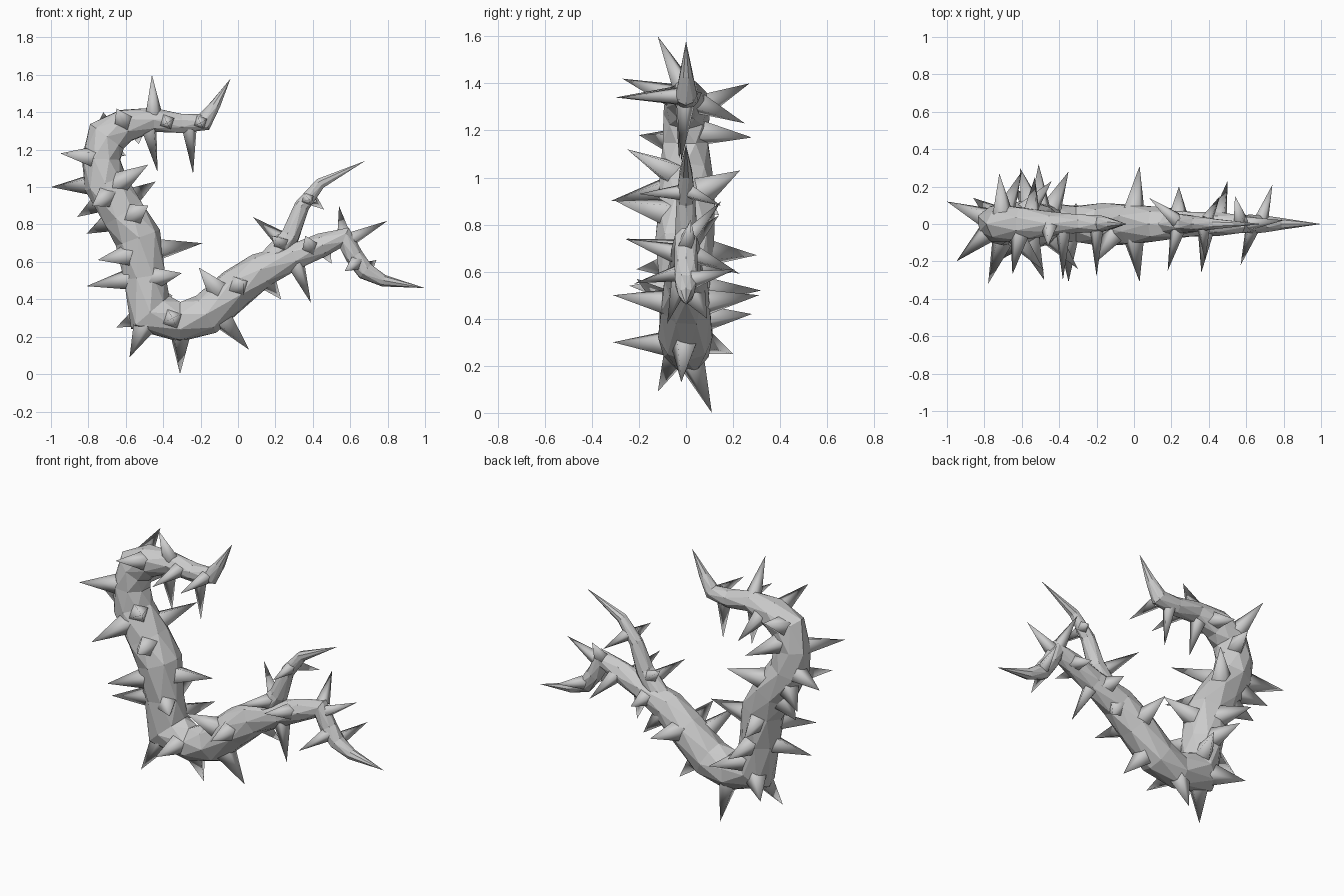
import bpy
import bmesh
import math
import random
from mathutils import Vector

random.seed(4)
SIDES = 8
THORN_SIDES = 4

default_cube = bpy.data.objects.get("Cube")
if default_cube:
    bpy.data.objects.remove(default_cube, do_unlink=True)

# One plain grey for the whole plant
grey = bpy.data.materials.new("stone_grey")
grey.use_nodes = True
colour = (0.6, 0.6, 0.6, 1)
grey.diffuse_color = colour
grey.node_tree.nodes["Principled BSDF"].inputs["Base Color"].default_value = colour


def finish(bm, name, smooth):
    """Turn a bmesh into a named, shaded object."""
    bmesh.ops.recalc_face_normals(bm, faces=bm.faces)
    for face in bm.faces:
        face.smooth = smooth
    mesh = bpy.data.meshes.new(name)
    bm.to_mesh(mesh)
    bm.free()
    mesh.materials.append(grey)
    obj = bpy.data.objects.new(name, mesh)
    bpy.context.collection.objects.link(obj)
    return obj


def spine(points):
    """Centre line in hundredths (x, z, radius) to (position, radius) pairs."""
    return [(Vector((x, 0, z)) / 100, r / 100) for x, z, r in points]


def faceted_tube(name, path):
    """Sweep an irregular ring along a path, closing each end to a point."""
    bm = bmesh.new()
    rings = []
    for i, (centre, radius) in enumerate(path):
        if radius == 0:
            rings.append([bm.verts.new(centre)] * SIDES)
            continue
        before = path[max(i - 1, 0)][0]
        after = path[min(i + 1, len(path) - 1)][0]
        steps = [s.normalized() for s in (centre - before, after - centre) if s.length]
        tangent = sum(steps, Vector()).normalized()
        side = Vector((0, 1, 0))
        # Widen the ring at bends so the corners keep their thickness
        up = tangent.cross(side) / tangent.dot(steps[0])
        ring = []
        for k in range(SIDES):
            angle = math.tau * (k + 0.5 * (i % 2)) / SIDES
            offset = side * math.cos(angle) + up * math.sin(angle)
            wobble = radius * random.uniform(0.99, 1.12)
            ring.append(bm.verts.new(centre + offset * wobble))
        rings.append(ring)
    # Split each band into triangles for the chiselled look
    for i in range(len(rings) - 1):
        a, b = rings[i], rings[i + 1]
        shift = i % 2
        for k in range(SIDES):
            n = (k + 1) % SIDES
            if shift:
                triangles = ((a[k], b[k], b[n]), (a[k], b[n], a[n]))
            else:
                triangles = ((a[k], b[k], a[n]), (a[n], b[k], b[n]))
            for tri in triangles:
                if len(set(tri)) == 3:
                    bm.faces.new(tri)
    if path[0][1]:
        bm.faces.new(rings[0])
    return finish(bm, name, False)


def nearest_on(path, tip):
    """Closest centre-line position to a thorn tip, and the radius there."""
    best = None
    for (p, r), (q, s) in zip(path, path[1:]):
        step = q - p
        t = min(max((tip - p).dot(step) / step.length_squared, 0), 1)
        spot = p + step * t
        radius = r + (s - r) * t
        gap = (tip - spot).length - radius
        if best is None or gap < best[0]:
            best = (gap, spot, radius)
    return best[1], best[2]


def thorns(name, path, tips):
    """Pointed thorns growing out of a stem, given their tips in hundredths."""
    bm = bmesh.new()
    for tip in tips:
        tip = Vector(tip) / 100
        root, radius = nearest_on(path, tip)
        axis = (tip - root).normalized()
        base = root + axis * radius * 0.8
        width = 0.024 + 0.35 * radius
        turn = axis.to_track_quat("Z", "Y")
        ring = []
        for k in range(THORN_SIDES):
            angle = math.tau * (k + 0.3) / THORN_SIDES
            corner = Vector((math.cos(angle), math.sin(angle), 0)) * width
            ring.append(bm.verts.new(base + turn @ corner))
        point = bm.verts.new(tip)
        for k in range(THORN_SIDES):
            bm.faces.new((ring[k], ring[(k + 1) % THORN_SIDES], point))
    return finish(bm, name, True)


# Centre lines of the stretches of vine
curl = spine([(-4, 158, 0), (-12, 144, 2.8), (-18, 135, 4.3), (-30, 134, 5),
              (-45, 136, 6), (-60, 133, 8.5), (-70, 127, 9.5)])
upright = spine([(-73, 115, 10), (-71, 102, 10.8), (-61, 86, 12), (-53, 73, 11.8),
                 (-50, 52, 10.8)])
arm = spine([(-47, 33, 11), (-31, 28, 10), (-17, 32, 11), (-1, 46, 10.5), (12, 56, 9),
             (30, 63, 7), (45, 69, 5.8), (57, 73, 4.6), (62, 63, 4.6),
             (68, 55, 4.5), (78, 50, 3), (100, 46, 0)])
shoot = spine([(17, 60, 6), (28, 74, 4.8), (34, 90, 3.8), (44, 102, 2.8), (68, 114, 0)])

faceted_tube("main_vine", curl + upright + arm)
faceted_tube("forked_shoot", shoot)

# Thorns on the curled upper stretch
thorns("curl_thorns", curl[:-1], [
    (-46, -12, 160), (-43, -3, 108), (-24, -2, 107), (-20, -28, 134),
    (-38, -30, 134), (-65, -27, 142), (-53, 25, 123)])

# Thorns on the upright stretch
thorns("upright_thorns", curl[-1:] + upright + arm[:1], [
    (-72, 27, 140), (-95, -20, 118), (-60, 28, 117),
    (-100, 12, 100), (-48, -25, 112), (-44, 23, 103), (-78, -32, 90),
    (-48, -30, 90), (-86, 14, 84), (-81, 8, 75), (-75, -21, 61),
    (-81, -8, 47), (-19, 3, 70), (-30, -24, 54), (-61, 30, 67),
    (-51, 32, 52)])

# Thorns on the lower bend and the reaching arm
thorns("arm_thorns", upright[-1:] + arm, [
    (-65, 20, 25), (-58, -12, 9), (-31, 11, 0), (6, -2, 13),
    (-35, -31, 30), (-35, 28, 42), (-21, -21, 57), (3, -31, 50),
    (3, 31, 50), (23, 9, 40), (39, -8, 38), (36, -26, 74),
    (24, 20, 60), (50, 23, 59), (54, 15, 90), (80, 2, 82),
    (57, -22, 55), (74, 21, 61)])

# Thorns on the forked shoot
thorns("shoot_thorns", shoot, [
    (8, 14, 84), (46, 15, 88), (38, -20, 93), (18, -25, 74)])
